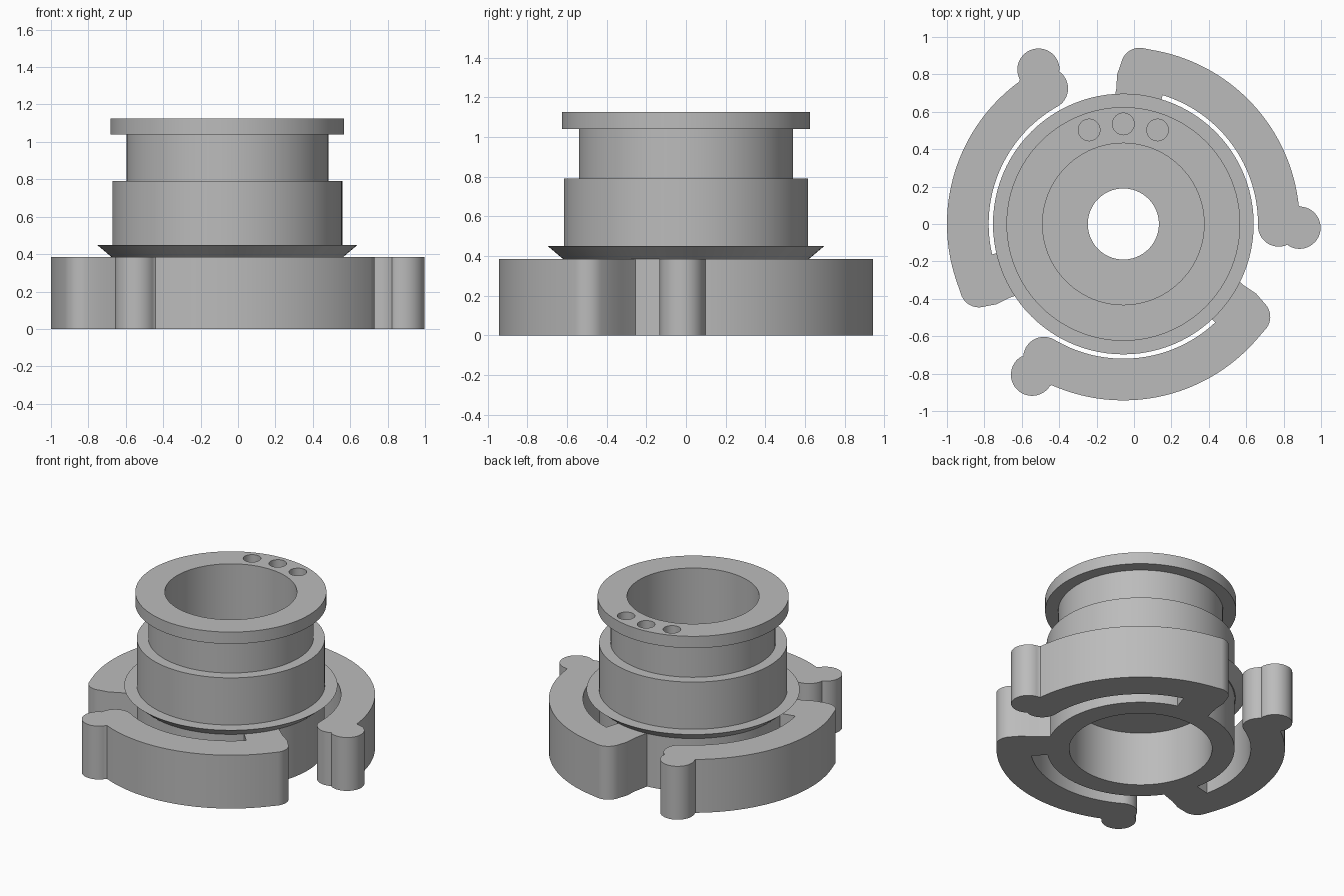
import bpy, bmesh
from math import sin, cos, radians, pi
from mathutils import Matrix, Vector

cube = bpy.data.objects.get("Cube")
if cube:
    bpy.data.objects.remove(cube, do_unlink=True)

AXIS = Vector((-0.057, 0, 0))
SIDES = 96

grey = bpy.data.materials.new("plain_grey")
grey.use_nodes = True
grey.diffuse_color = (0.5, 0.5, 0.5, 1)
grey.node_tree.nodes["Principled BSDF"].inputs["Base Color"].default_value = (0.5, 0.5, 0.5, 1)


def finish(name, bm):
    bmesh.ops.recalc_face_normals(bm, faces=bm.faces)
    mesh = bpy.data.meshes.new(name)
    bm.to_mesh(mesh)
    bm.free()
    obj = bpy.data.objects.new(name, mesh)
    obj.location = AXIS
    mesh.materials.append(grey)
    bpy.context.collection.objects.link(obj)
    return obj


def smooth(obj):
    bpy.ops.object.select_all(action='DESELECT')
    obj.select_set(True)
    bpy.context.view_layer.objects.active = obj
    bpy.ops.object.shade_smooth_by_angle(angle=radians(30))


def lathe(name, profile):
    """Spin a closed radius/height profile around the vertical axis."""
    bm = bmesh.new()
    rings = []
    for i in range(SIDES):
        a = 2 * pi * i / SIDES
        rings.append([bm.verts.new((r * cos(a), r * sin(a), z)) for r, z in profile])
    n = len(profile)
    for i in range(SIDES):
        here, there = rings[i], rings[(i + 1) % SIDES]
        for j in range(n):
            k = (j + 1) % n
            bm.faces.new((here[j], there[j], there[k], here[k]))
    return finish(name, bm)


def polar(r, deg):
    return Vector((r * cos(radians(deg)), r * sin(radians(deg))))


def arc(centre, r, start, end, steps):
    return [centre + polar(r, start + (end - start) * i / steps) for i in range(steps + 1)]


# Stepped hub: lower skirt, conical flange, body, neck, top rim and pierced inner floor
hub = lathe("hub", [
    (0.467, 0), (0.614, 0), (0.614, 0.385), (0.62, 0.385), (0.697, 0.45),
    (0.615, 0.45), (0.615, 0.79), (0.54, 0.79), (0.54, 1.04), (0.625, 1.04),
    (0.625, 1.125), (0.432, 1.125), (0.432, 0.45), (0.19, 0.45),
    (0.19, 0.39), (0.467, 0.39)])

# Three blind holes in the top rim
bm = bmesh.new()
for deg in (70, 90, 110):
    p = polar(0.535, deg)
    bmesh.ops.create_cone(bm, cap_ends=True, segments=32, radius1=0.058, radius2=0.058,
                          depth=0.12, matrix=Matrix.Translation((p.x, p.y, 1.125)))
cutter = finish("hole_cutter", bm)
cutter.hide_render = True
cut = hub.modifiers.new("rim_holes", 'BOOLEAN')
cut.operation = 'DIFFERENCE'
cut.solver = 'EXACT'
cut.object = cutter
bpy.context.view_layer.objects.active = hub
bpy.ops.object.modifier_apply(modifier=cut.name)
bpy.data.objects.remove(cutter, do_unlink=True)
smooth(hub)

# Curved spring arm outline: root, rounded heel, outer sweep, knob, rounded tip, inner sweep
origin = Vector((0, 0))
outline = [polar(0.6, 96), Vector((-0.038, 0.72)), Vector((-0.033, 0.8))]
outline += arc(Vector((0.087, 0.842)), 0.1, 165, 84, 10)
outline += arc(origin, 0.943, 80, 6, 36)
outline += arc(polar(0.942, -1.2), 0.113, 88, -120, 24)
outline += arc(polar(0.831, -0.7), 0.111, -64, -178, 14)
outline += arc(origin, 0.72, 1, 73, 36)
outline += arc(origin, 0.6, 73, 94, 8)

for number, turn in enumerate((0, 120, 240), 1):
    bm = bmesh.new()
    base = bm.faces.new([bm.verts.new((p.x, p.y, 0)) for p in outline])
    top = bmesh.ops.extrude_face_region(bm, geom=[base], use_keep_orig=True)
    verts = [v for v in top["geom"] if isinstance(v, bmesh.types.BMVert)]
    bmesh.ops.translate(bm, verts=verts, vec=(0, 0, 0.385))
    bmesh.ops.rotate(bm, verts=bm.verts, cent=(0, 0, 0),
                     matrix=Matrix.Rotation(radians(turn), 3, 'Z'))
    smooth(finish(f"spring_arm_{number}", bm))
